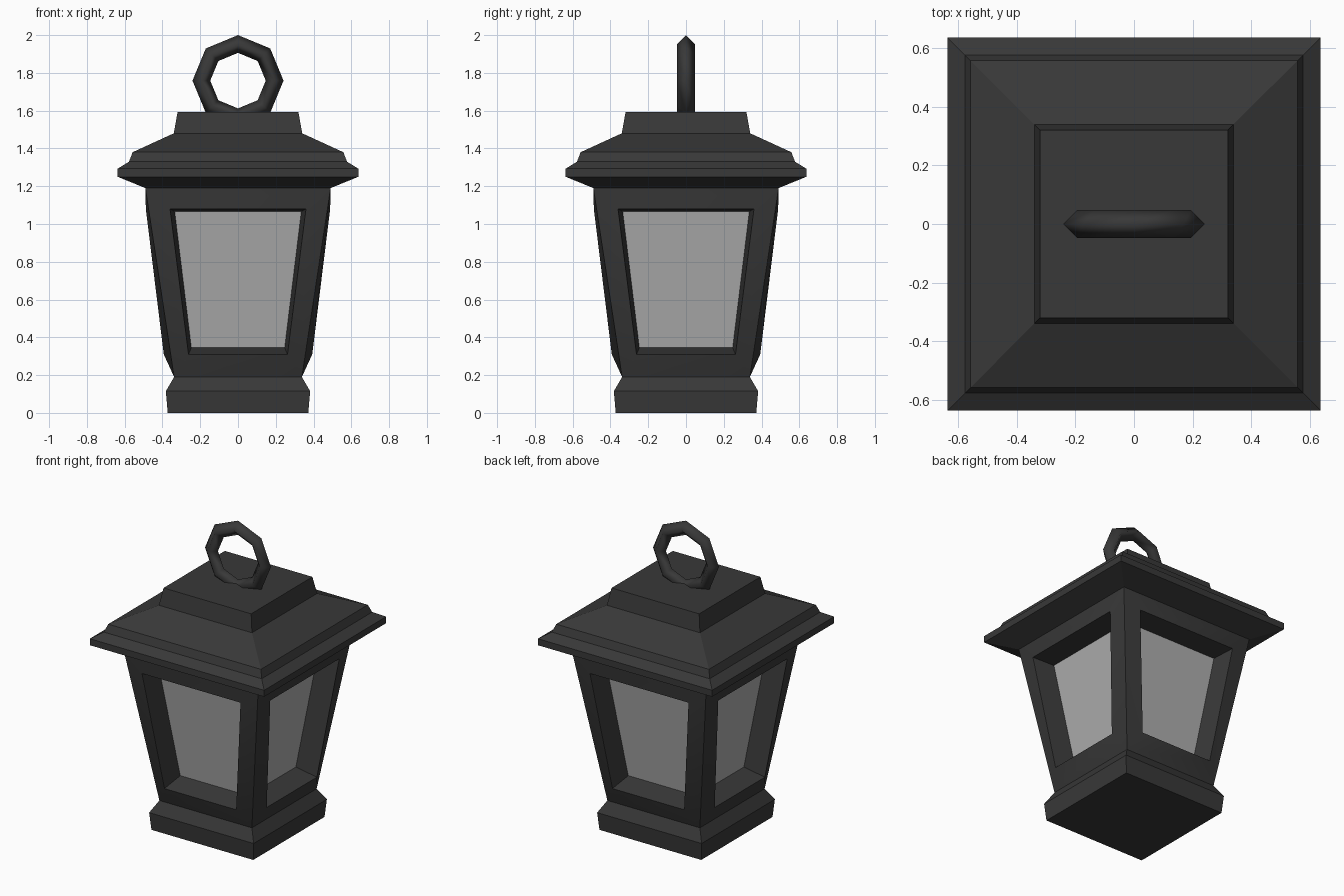
import bpy, bmesh, math
from mathutils import Matrix

if "Cube" in bpy.data.objects:
    bpy.data.objects.remove(bpy.data.objects["Cube"])


def material(name, v):
    m = bpy.data.materials.new(name)
    m.diffuse_color = (v, v, v, 1)
    m.use_nodes = True
    m.node_tree.nodes["Principled BSDF"].inputs["Base Color"].default_value = m.diffuse_color
    return m


metal = material("dark_metal", 0.04)
pane = material("frosted_glass", 0.42)


def finish(name, bm, mat):
    bmesh.ops.remove_doubles(bm, verts=bm.verts, dist=1e-4)
    bmesh.ops.recalc_face_normals(bm, faces=bm.faces)
    me = bpy.data.meshes.new(name)
    bm.to_mesh(me)
    bm.free()
    me.materials.append(mat)
    ob = bpy.data.objects.new(name, me)
    bpy.context.collection.objects.link(ob)
    return ob


def bridge(bm, a, b):
    for i in range(len(a)):
        j = (i + 1) % len(a)
        bm.faces.new((a[i], a[j], b[j], b[i]))


def square_stack(name, profile):
    """Closed solid from (half width, height) square sections."""
    bm = bmesh.new()
    rings = [[bm.verts.new((sx * w, sy * w, z))
              for sx, sy in ((-1, -1), (1, -1), (1, 1), (-1, 1))] for w, z in profile]
    for a, b in zip(rings, rings[1:]):
        bridge(bm, a, b)
    bm.faces.new(rings[0][::-1])
    bm.faces.new(rings[-1])
    return finish(name, bm, metal)


# Base and stepped roof
square_stack("base", [(0.372, 0), (0.382, 0.115), (0.338, 0.19)])
square_stack("roof", [(0.49, 1.19), (0.637, 1.25), (0.637, 1.293), (0.577, 1.33),
                      (0.558, 1.38), (0.34, 1.48), (0.32, 1.592)])


# Each side: loops given as (bottom half width, y, z), (top half width, y, z)
def loop(bm, lo, hi):
    (w0, y0, z0), (w1, y1, z1) = lo, hi
    return [bm.verts.new(p) for p in
            ((-w0, y0, z0), (w0, y0, z0), (w1, y1, z1), (-w1, y1, z1))]


corner = ((0.338, -0.338, 0.19), (0.49, -0.49, 1.19))
rim = ((0.262, -0.393, 0.31), (0.36, -0.488, 1.08))
inner = ((0.247, -0.25, 0.345), (0.335, -0.345, 1.065))

body = bmesh.new()
for k in range(4):
    turn = Matrix.Rotation(k * math.pi / 2, 4, 'Z')
    # Bulging frame with a recessed window opening
    rings = [loop(body, *r) for r in (corner, rim, inner)]
    bridge(body, rings[0], rings[1])
    bridge(body, rings[1], rings[2])
    bmesh.ops.transform(body, matrix=turn, verts=sum(rings, []))
    # Window pane
    g = bmesh.new()
    g.faces.new(loop(g, *inner))
    ob = finish(f"glass_pane_{k + 1}", g, pane)
    ob.data.transform(turn)

frame = finish("body_frame", body, metal)
bpy.ops.object.select_all(action='DESELECT')
bpy.context.view_layer.objects.active = frame
frame.select_set(True)
bpy.ops.object.shade_smooth_by_angle(angle=math.radians(30))

# Hanging ring: eight segments with a diamond cross-section
bpy.ops.mesh.primitive_torus_add(major_segments=8, minor_segments=4,
                                 major_radius=0.194, minor_radius=0.047,
                                 location=(0, 0, 1.759), rotation=(math.pi / 2, 0, 0))
ring = bpy.context.object
ring.name = "hanging_ring"
ring.data.materials.append(metal)
bpy.ops.object.shade_smooth()
